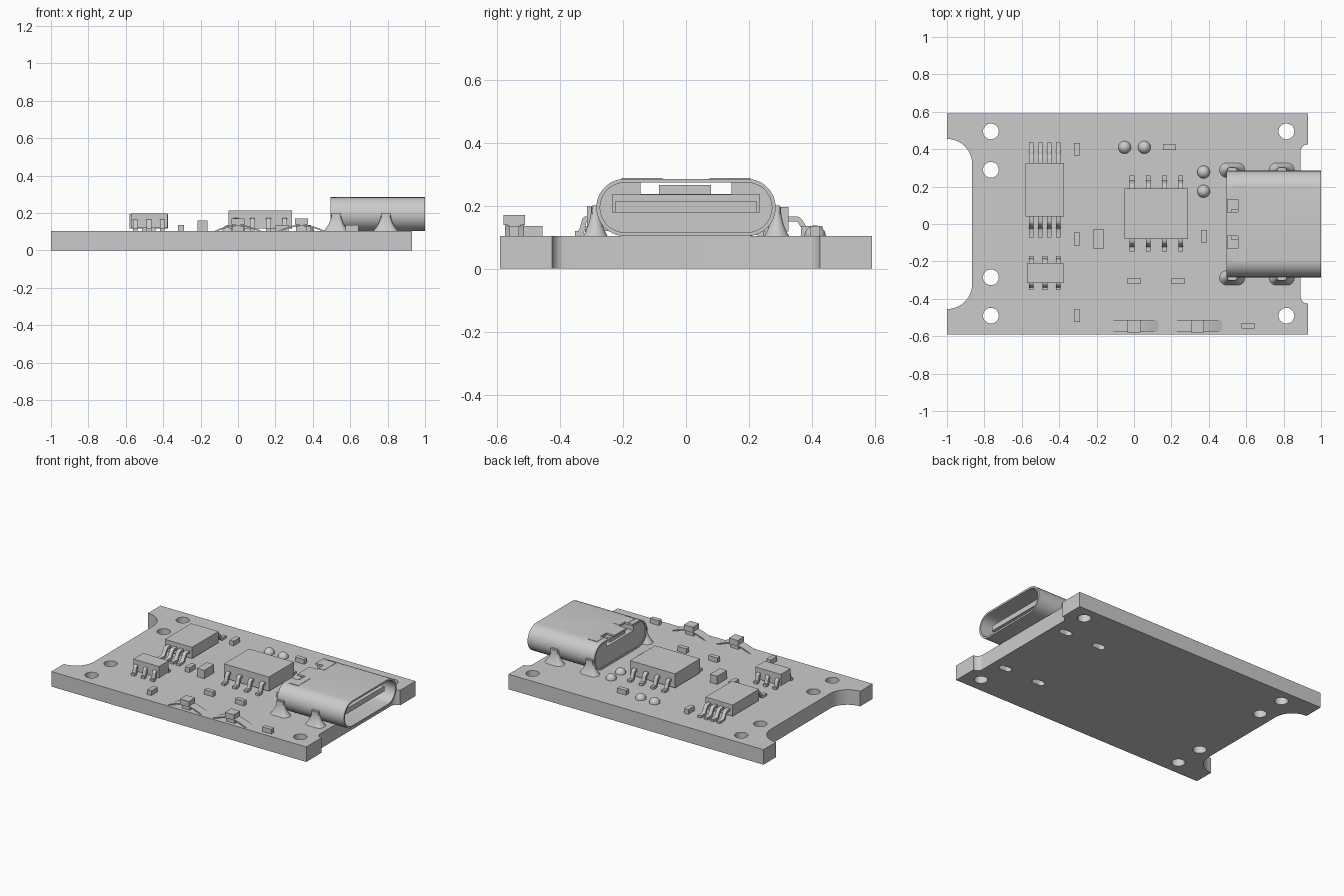
import bpy, bmesh
from math import sin, cos, pi, radians
from mathutils import Vector

if "Cube" in bpy.data.objects:
    bpy.data.objects.remove(bpy.data.objects["Cube"])

TOP = 0.103  # upper surface of the board
grey = bpy.data.materials.new("plain grey")
grey.use_nodes = True
grey.diffuse_color = (0.6, 0.6, 0.6, 1)
grey.node_tree.nodes["Principled BSDF"].inputs["Base Color"].default_value = (0.6, 0.6, 0.6, 1)


def finish(name, bm, smooth=False):
    bmesh.ops.recalc_face_normals(bm, faces=bm.faces)
    me = bpy.data.meshes.new(name)
    bm.to_mesh(me)
    bm.free()
    me.materials.append(grey)
    ob = bpy.data.objects.new(name, me)
    bpy.context.collection.objects.link(ob)
    if smooth:
        smooth_sharp(ob)
    return ob


def smooth_sharp(ob):
    bpy.ops.object.select_all(action='DESELECT')
    ob.select_set(True)
    bpy.context.view_layer.objects.active = ob
    bpy.ops.object.shade_smooth_by_angle(angle=radians(35))


def loft(name, rings, smooth=False):
    """Skin a list of equal closed rings and cap both ends."""
    bm = bmesh.new()
    rows = [[bm.verts.new(p) for p in ring] for ring in rings]
    n = len(rows[0])
    for a, b in zip(rows, rows[1:]):
        for i in range(n):
            j = (i + 1) % n
            bm.faces.new((a[i], a[j], b[j], b[i]))
    bm.faces.new(rows[0])
    bm.faces.new(rows[-1])
    return finish(name, bm, smooth)


def box(name, x, y, z):
    ring = [(x[0], y[0]), (x[1], y[0]), (x[1], y[1]), (x[0], y[1])]
    return loft(name, [[(p, q, h) for p, q in ring] for h in z])


def arc(cx, cy, r, start, end, n=10):
    return [(cx + r * cos(radians(start + (end - start) * i / n)),
             cy + r * sin(radians(start + (end - start) * i / n))) for i in range(n + 1)]


def stadium(cx, cy, length, width, n=14):
    r, d = width / 2, (length - width) / 2
    return arc(cx + d, cy, r, -90, 90, n) + arc(cx - d, cy, r, 90, 270, n)


def cut(ob, cutters):
    for c in cutters:
        c.hide_render = True
        m = ob.modifiers.new("cut", 'BOOLEAN')
        m.operation, m.object, m.solver = 'DIFFERENCE', c, 'EXACT'
    bpy.context.view_layer.update()
    dg = bpy.context.evaluated_depsgraph_get()
    me = bpy.data.meshes.new_from_object(ob.evaluated_get(dg))
    ob.modifiers.clear()
    ob.data = me
    for c in cutters:
        bpy.data.objects.remove(c)
    smooth_sharp(ob)


# Circuit board with rounded notches at both ends
outline = [(-1, -0.59), (0.93, -0.59), (0.93, -0.425)]
outline += arc(0.93, -0.385, 0.04, 270, 180)
outline += arc(0.93, 0.385, 0.04, 180, 90) + [(0.93, 0.59), (-1, 0.59)]
outline += arc(-1, 0.32, 0.135, 90, 0) + arc(-1, -0.32, 0.135, 0, -90)
board = loft("circuit_board", [[(x, y, z) for x, y in outline] for z in (0, TOP)])
holes = [(-0.765, 0.495), (-0.765, 0.29), (-0.765, -0.285), (-0.765, -0.49),
         (0.815, 0.495), (0.815, -0.49)]
cutters = [loft("hole_cutter", [[(p, q, z) for p, q in arc(x, y, 0.042, 0, 354, 59)]
                                for z in (-0.1, 0.2)]) for x, y in holes]
LEGS = [(x, s * 0.288) for x in (0.525, 0.79) for s in (-1, 1)]
cutters += [loft("slot_cutter", [[(p, q, z) for p, q in stadium(x, y, 0.09, 0.046)]
                                 for z in (-0.1, 0.2)]) for x, y in LEGS]
cut(board, cutters)


# Port: hollow shell, rear insert and tongue
def tube(name, x0, x1, inset):
    ring = stadium(0, 0.194, 0.57 - 2 * inset, 0.182 - 2 * inset)
    return loft(name, [[(x, y, z) for y, z in ring] for x in (x0, x1)], True)


shell = tube("port_shell", 0.495, 1.0, 0)
shell_cuts = [tube("cavity", 0.4, 1.1, 0.012)]
for s in (-1, 1):
    shell_cuts.append(box("notch", (0.4, 0.555), sorted((s * 0.065, s * 0.13)), (0.24, 0.4)))
cut(shell, shell_cuts)
insert = tube("port_insert", 0.5, 0.66, 0.011)
cut(insert, [box("gap", (0.4, 0.8), (-0.145, 0.145), (0.236, 0.4))])
box("port_tongue", (0.65, 0.95), (-0.225, 0.225), (0.178, 0.213))
box("tongue_base", (0.65, 0.72), (-0.235, 0.235), (0.178, 0.235))
box("port_latch", (0.52, 0.6), (-0.085, 0.08), (0.23, 0.265))
for s in (-1, 1):
    y = sorted((s * 0.075, s * 0.135))
    box("shell_tab", (0.555, 0.6), sorted((s * 0.075, s * 0.205)), (0.28, 0.287))
    box("shell_tab_end", (0.53, 0.56), sorted((s * 0.13, s * 0.205)), (0.28, 0.287))

# Flared solder joints around the port legs
for x, y in LEGS:
    rings = []
    for i in range(7):
        t = i / 6
        flare = (1 - t) ** 2
        rings.append([(p, q, TOP + 0.092 * t)
                      for p, q in stadium(x, y, 0.052 + 0.083 * flare, 0.026 + 0.052 * flare)])
    loft("solder_joint", rings, True)
    box("port_leg", (x - 0.025, x + 0.025), (y - 0.011, y + 0.011), (0.07, 0.2))


def ribbon(name, path, x, width, thick, origin, side):
    """Bent strip following a path of (distance, height)."""
    pts = [Vector(p) for p in path]
    upper, lower = [], []
    for i, p in enumerate(pts):
        t = (pts[min(i + 1, len(pts) - 1)] - pts[max(i - 1, 0)]).normalized()
        n = Vector((-t.y, t.x)) * thick / 2
        upper.append(p + n)
        lower.append(p - n)
    ring = upper + lower[::-1]
    return loft(name, [[(x + w, origin + side * p.x, p.y) for p in ring]
                       for w in (-width / 2, width / 2)], True)


def chip(name, cx, cy, hx, hy, tip, z, pin_xs, root_z, width=0.026):
    box(name + "_body", (cx - hx, cx + hx), (cy - hy, cy + hy), z)
    foot = TOP + 0.008
    a, b = hy - 0.01, tip
    span = b - a
    # S-shaped lead: flat shoulder, rounded drop, flat foot
    path = [(a, root_z)]
    for i in range(9):
        t = i / 8
        path.append((a + span * (0.3 + 0.35 * t),
                     foot + (root_z - foot) * (0.5 + 0.5 * cos(pi * t))))
    path.append((b, foot))
    for x in pin_xs:
        for s in (-1, 1):
            ribbon(name + "_pin", path, x, width, 0.016, cy, s)


chip("driver_chip", -0.478, 0.182, 0.103, 0.143, 0.253, (0.118, 0.195),
     [-0.549, -0.501, -0.453, -0.405], 0.158)
chip("regulator", -0.475, -0.262, 0.097, 0.053, 0.09, (0.12, 0.198),
     [-0.549, -0.476, -0.405], 0.158)
chip("main_chip", 0.12, 0.055, 0.17, 0.135, 0.203, (0.118, 0.215),
     [-0.01, 0.076, 0.163, 0.25], 0.165)

# Small surface mounted parts
for x, y in [(-0.305, 0.4), (-0.305, -0.08), (-0.305, -0.49), (0.375, -0.065)]:
    box("resistor", (x - 0.016, x + 0.016), (y - 0.034, y + 0.034), (TOP, 0.135))
for x, y in [(0, -0.305), (0.235, -0.305), (0.19, 0.41), (0.61, -0.545)]:
    box("resistor", (x - 0.034, x + 0.034), (y - 0.015, y + 0.015), (TOP, 0.135))
box("capacitor", (-0.217, -0.162), (-0.133, -0.027), (TOP, 0.16))

# Indicator domes
for x, y in [(-0.05, 0.41), (0.055, 0.41), (0.372, 0.278), (0.372, 0.175)]:
    bm = bmesh.new()
    bmesh.ops.create_uvsphere(bm, u_segments=28, v_segments=16, radius=0.034)
    bmesh.ops.translate(bm, verts=bm.verts, vec=(x, y, TOP))
    finish("indicator_dome", bm, True)

# Push buttons: arched spring with a cap
for x in (0, 0.34):
    curve = [(x - 0.13 + 0.26 * i / 16, TOP + 0.035 * sin(pi * i / 16)) for i in range(17)]
    ring = curve + [(p, q - 0.008) for p, q in curve[::-1]]
    loft("button_spring", [[(p, y, q) for p, q in ring] for y in (-0.575, -0.515)], True)
    box("button_stem", (x - 0.03, x + 0.03), (-0.565, -0.525), (TOP, 0.145))
    box("button_cap", (x - 0.034, x + 0.034), (-0.58, -0.512), (0.138, 0.17))
